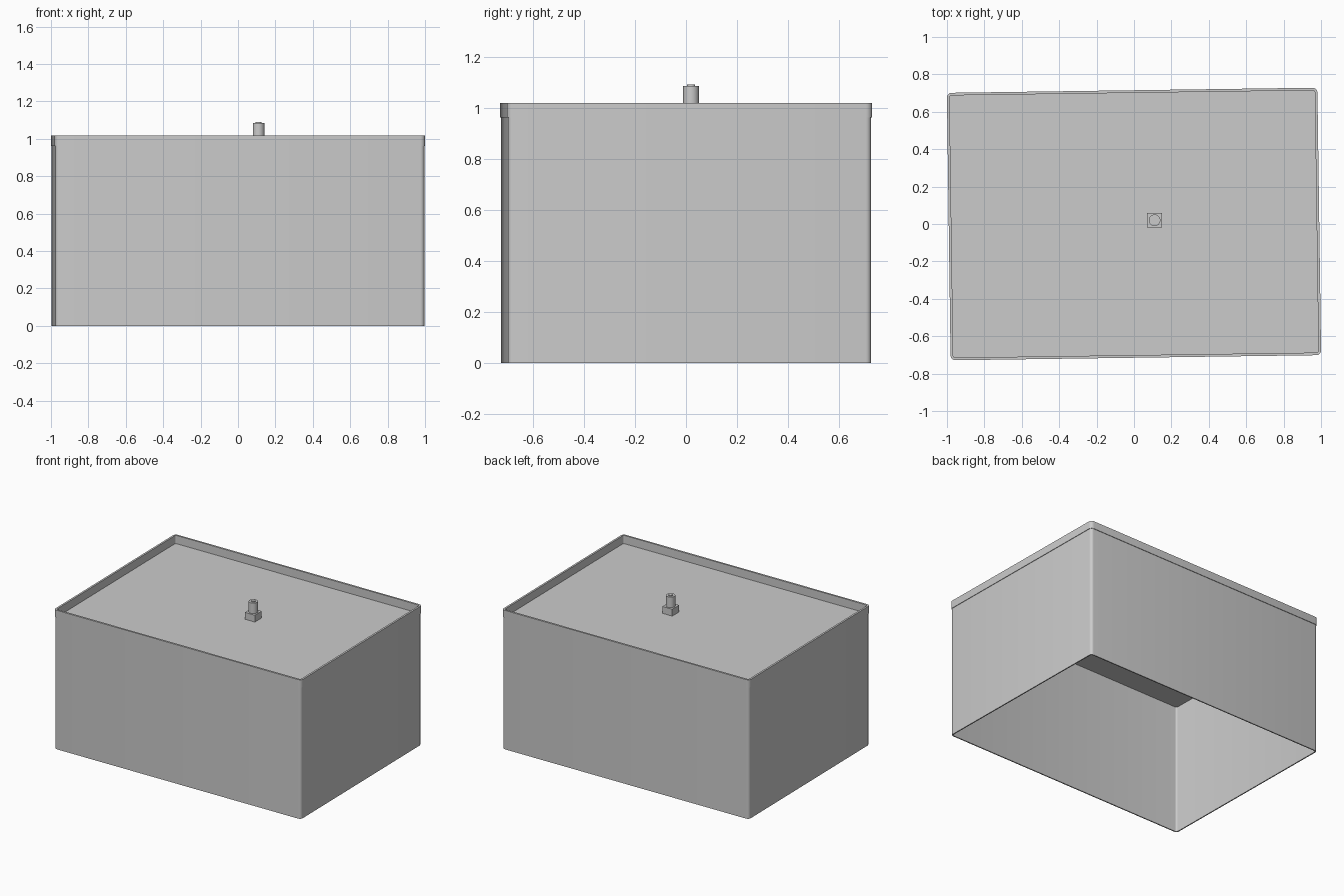
import bpy
import bmesh
import math
from mathutils import Matrix

if "Cube" in bpy.data.objects:
    bpy.data.objects.remove(bpy.data.objects["Cube"], do_unlink=True)

TILT = math.radians(0.8)   # the tank sits slightly turned
WIDTH, DEPTH, RADIUS = 1.981, 1.43, 0.025
RIM_TOP, RIM_LOW, FLOOR = 1.018, 0.962, 0.957

grey = bpy.data.materials.new("light grey")
grey.use_nodes = True
colour = (0.6, 0.6, 0.6, 1)
grey.diffuse_color = colour
grey.node_tree.nodes["Principled BSDF"].inputs["Base Color"].default_value = colour


def outline(inset, steps=5):
    """Rounded rectangle, inset from the outer edge of the rim."""
    r = max(RADIUS - inset, 0.006)
    hx, hy = WIDTH / 2 - inset - r, DEPTH / 2 - inset - r
    points = []
    for i, (sx, sy) in enumerate([(1, 1), (-1, 1), (-1, -1), (1, -1)]):
        for k in range(steps + 1):
            a = (i + k / steps) * math.pi / 2
            points.append((sx * hx + r * math.cos(a), sy * hy + r * math.sin(a)))
    return points


def finish(bm, name):
    bmesh.ops.recalc_face_normals(bm, faces=bm.faces)
    mesh = bpy.data.meshes.new(name)
    bm.to_mesh(mesh)
    bm.free()
    obj = bpy.data.objects.new(name, mesh)
    bpy.context.collection.objects.link(obj)
    mesh.materials.append(grey)
    bpy.ops.object.select_all(action='DESELECT')
    obj.select_set(True)
    bpy.context.view_layer.objects.active = obj
    bpy.ops.object.shade_smooth_by_angle(angle=math.radians(35))
    return obj


def loft(name, sections, closed=False):
    """Join (inset, z) outlines; either a closed tube or a capped solid."""
    bm = bmesh.new()
    rings = [[bm.verts.new((x, y, z)) for x, y in outline(inset)] for inset, z in sections]
    pairs = list(zip(rings, rings[1:]))
    if closed:
        pairs.append((rings[-1], rings[0]))
    else:
        bm.faces.new(rings[0])
        bm.faces.new(rings[-1])
    for a, b in pairs:
        for i in range(len(a)):
            j = (i + 1) % len(a)
            bm.faces.new((a[i], a[j], b[j], b[i]))
    obj = finish(bm, name)
    obj.rotation_euler.z = TILT
    return obj


# Open-bottomed walls, and the raised rim around their top
loft("walls", [(0.004, 0), (0.004, RIM_LOW), (0.012, RIM_LOW), (0.012, 0)], closed=True)
loft("rim", [(0, RIM_LOW), (0, RIM_TOP), (0.014, RIM_TOP), (0.014, RIM_LOW)], closed=True)

# Recessed top panel
loft("top_panel", [(0.008, FLOOR - 0.008), (0.008, FLOOR)])

# Valve: square nut, round stem and small tip
VALVE = (0.11, 0.02)


def stem(name, radius, low, high):
    bm = bmesh.new()
    bmesh.ops.create_cone(bm, cap_ends=True, segments=32, radius1=radius, radius2=radius,
                          depth=high - low,
                          matrix=Matrix.Translation((*VALVE, (low + high) / 2)))
    finish(bm, name)


bm = bmesh.new()
bmesh.ops.create_cube(bm, size=1, matrix=Matrix.Translation((*VALVE, FLOOR + 0.025))
                      @ Matrix.Diagonal((0.08, 0.08, 0.05, 1)))
finish(bm, "valve_nut")
stem("valve_stem", 0.031, FLOOR + 0.05, 1.084)
stem("valve_tip", 0.016, 1.084, 1.091)
